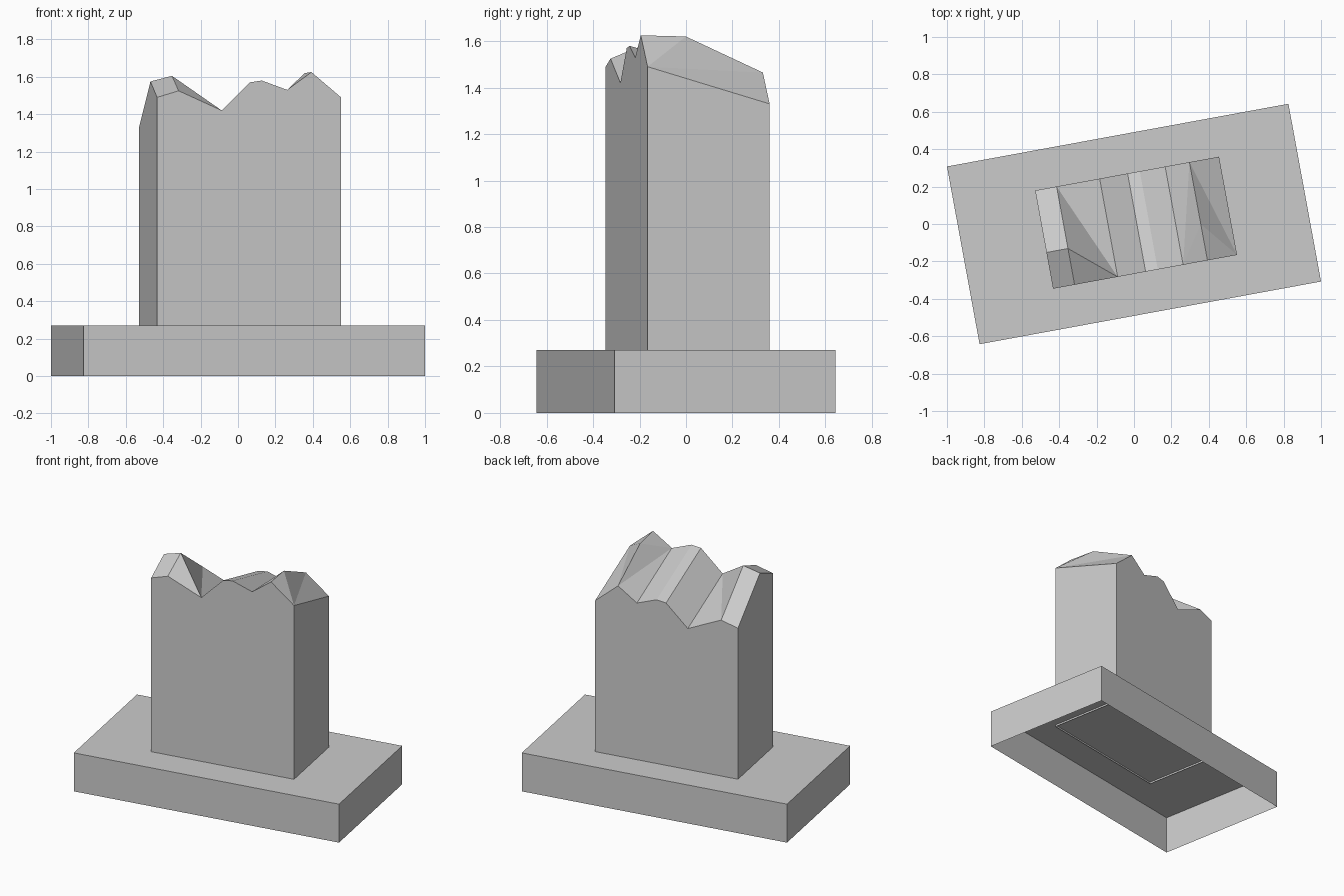
import bpy, bmesh, math

old = bpy.data.objects.get("Cube")
if old:
    bpy.data.objects.remove(old, do_unlink=True)

TURN = math.radians(10.4)

stone_grey = bpy.data.materials.new("stone grey")
stone_grey.use_nodes = True
stone_grey.diffuse_color = (0.6, 0.6, 0.6, 1)
stone_grey.node_tree.nodes["Principled BSDF"].inputs["Base Color"].default_value = (0.6, 0.6, 0.6, 1)


def add_part(name, bm, location):
    mesh = bpy.data.meshes.new(name)
    bm.to_mesh(mesh)
    bm.free()
    mesh.materials.append(stone_grey)
    part = bpy.data.objects.new(name, mesh)
    part.location = location
    part.rotation_euler.z = TURN
    bpy.context.collection.objects.link(part)


# Plinth: a box open underneath
LENGTH, DEPTH, HEIGHT = 1.856, 0.966, 0.27
bm = bmesh.new()
bmesh.ops.create_cube(bm, size=1)
bmesh.ops.scale(bm, vec=(LENGTH, DEPTH, HEIGHT), verts=bm.verts)
bmesh.ops.translate(bm, vec=(0, 0, HEIGHT / 2), verts=bm.verts)
underside = [f for f in bm.faces if f.normal.z < -0.5]
bmesh.ops.delete(bm, geom=underside, context='FACES')
add_part("plinth", bm, (0, 0, 0))

# Broken slab: front top outline as (along, height, rise of the ridge crest or None)
OUTLINE = [(-0.5, 1.49, 0.085), (-0.383, 1.525, 0.08), (-0.149, 1.42, None),
           (0.003, 1.57, None), (0.069, 1.58, None), (0.207, 1.53, None),
           (0.339, 1.625, -0.005), (0.5, 1.49, None)]
HALF, CREST, DROP, FOOT = 0.267, -0.07, 0.16, 0.257

bm = bmesh.new()
ribs = []
for along, height, rise in OUTLINE:
    rib = [bm.verts.new((along, -HALF, height))]
    if rise is not None:
        rib.append(bm.verts.new((along, CREST, height + rise)))
    rib.append(bm.verts.new((along, HALF, height - DROP)))
    ribs.append(rib)

# Jagged top between neighbouring ribs
for a, b in zip(ribs, ribs[1:]):
    if len(a) == len(b):
        for i in range(len(a) - 1):
            bm.faces.new((a[i], b[i], b[i + 1], a[i + 1]))
    else:
        plain, bent = sorted((a, b), key=len)
        for p, q in zip(bent, bent[1:]):
            bm.faces.new((plain[0], p, q))
        bm.faces.new((plain[0], bent[-1], plain[-1]))

# Upright walls, open at the foot
feet = [[bm.verts.new((x, y, FOOT)) for y in (-HALF, HALF)] for x in (-0.5, 0.5)]
for side in (0, 1):
    edge = [rib[-side] for rib in ribs]
    bm.faces.new(edge + [feet[1][side], feet[0][side]])
for end in (0, 1):
    bm.faces.new(ribs[-end] + [feet[end][1], feet[end][0]])
bmesh.ops.recalc_face_normals(bm, faces=bm.faces)
add_part("broken_slab", bm, (0.011, 0.007, 0))
